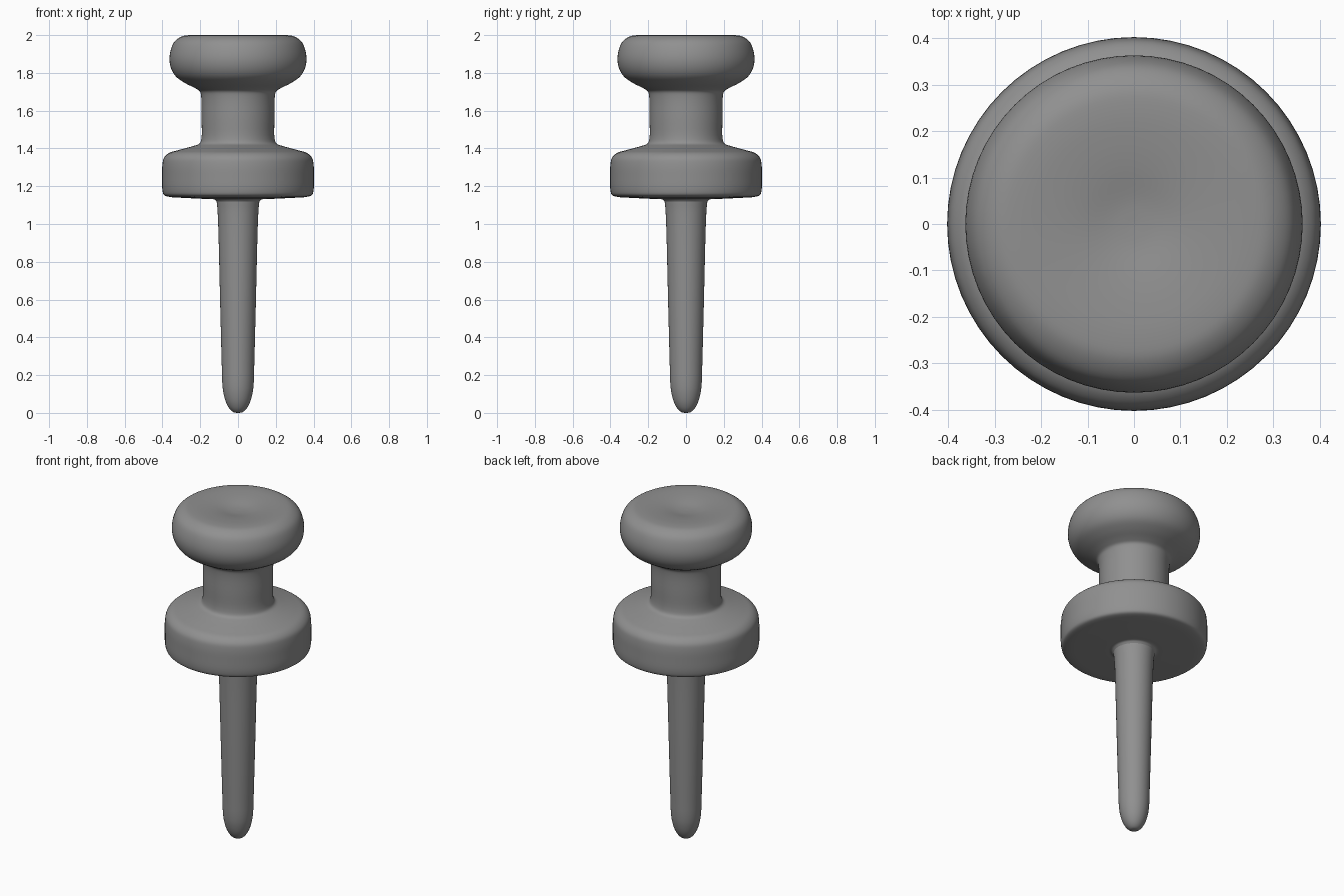
import bpy, bmesh, math
from mathutils import Vector

if "Cube" in bpy.data.objects:
    bpy.data.objects.remove(bpy.data.objects["Cube"])

# Dark grey for the whole model
grey = bpy.data.materials.new("dark_grey")
grey.diffuse_color = (0.28, 0.28, 0.28, 1)
grey.use_nodes = True
grey.node_tree.nodes["Principled BSDF"].inputs["Base Color"].default_value = grey.diffuse_color


def smooth_path(points, steps=4):
    """Centripetal Catmull-Rom curve through (radius, height) points."""
    p = [Vector(q) for q in points]
    p = [2 * p[0] - p[1]] + p + [2 * p[-1] - p[-2]]
    path = []
    for a, b, c, d in zip(p, p[1:], p[2:], p[3:]):
        t1 = (b - a).length ** 0.5
        t2 = t1 + (c - b).length ** 0.5
        t3 = t2 + (d - c).length ** 0.5
        for i in range(steps):
            t = t1 + (t2 - t1) * i / steps
            ab = a.lerp(b, t / t1)
            bc = b.lerp(c, (t - t1) / (t2 - t1))
            cd = c.lerp(d, (t - t2) / (t3 - t2))
            path.append(ab.lerp(bc, t / t2).lerp(bc.lerp(cd, (t - t1) / (t3 - t1)),
                                                 (t - t1) / (t2 - t1)))
    return path + [p[-2]]


def lathe(name, points, sides=64):
    bm = bmesh.new()
    verts = [bm.verts.new((max(q.x, 0), 0, q.y)) for q in smooth_path(points)]
    edges = [bm.edges.new(pair) for pair in zip(verts, verts[1:])]
    bmesh.ops.spin(bm, geom=verts + edges, cent=(0, 0, 0), axis=(0, 0, 1),
                   angle=math.tau, steps=sides, use_merge=True)
    bmesh.ops.remove_doubles(bm, verts=bm.verts, dist=1e-5)
    bmesh.ops.recalc_face_normals(bm, faces=bm.faces)
    # The dished top or rounded tip must face away from the body
    tip = max(bm.faces, key=lambda f: abs(f.calc_center_median().z - 1.13))
    if tip.normal.z * (tip.calc_center_median().z - 1.13) < 0:
        bmesh.ops.reverse_faces(bm, faces=bm.faces)
    mesh = bpy.data.meshes.new(name)
    bm.to_mesh(mesh)
    bm.free()
    mesh.shade_smooth()
    mesh.materials.append(grey)
    obj = bpy.data.objects.new(name, mesh)
    bpy.context.collection.objects.link(obj)
    return obj


# Grip: dished head, narrow neck and wide collar, open where the pin joins
lathe("grip", [
    (0, 1.975), (0.05, 1.978), (0.12, 1.99), (0.18, 1.997), (0.25, 2.0),
    (0.295, 1.994), (0.335, 1.967), (0.355, 1.925), (0.363, 1.87),
    (0.353, 1.82), (0.328, 1.78), (0.28, 1.746), (0.225, 1.718),
    (0.202, 1.702), (0.195, 1.675), (0.193, 1.56), (0.194, 1.45),
    (0.204, 1.426), (0.24, 1.412), (0.32, 1.39), (0.367, 1.375),
    (0.392, 1.35), (0.4, 1.315), (0.402, 1.25), (0.4, 1.178),
    (0.392, 1.154), (0.365, 1.144), (0.28, 1.138), (0.16, 1.132),
    (0.125, 1.13), (0.113, 1.118)])

# Pin: tapered shaft with a rounded tip
lathe("pin", [
    (0.113, 1.118), (0.109, 1.08), (0.105, 1.0), (0.095, 0.6),
    (0.086, 0.25), (0.083, 0.155), (0.077, 0.105), (0.063, 0.055),
    (0.043, 0.02), (0.022, 0.003), (0, 0)])
